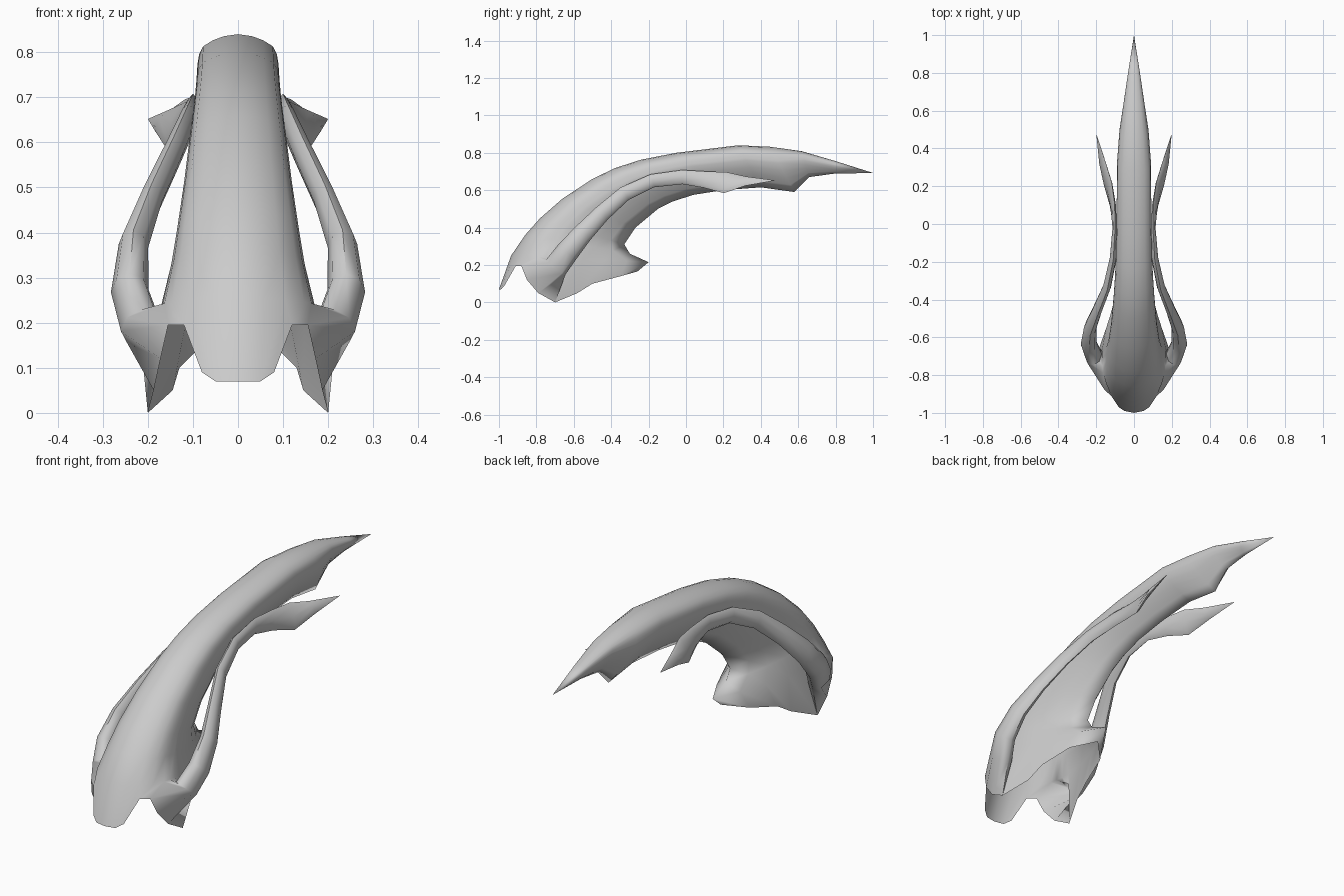
import bpy, bmesh, math
from mathutils import Vector

cube = bpy.data.objects.get("Cube")
if cube:
    bpy.data.objects.remove(cube)

grey = bpy.data.materials.new("plain_grey")
grey.use_nodes = True
colour = (0.6, 0.6, 0.6, 1)
grey.diffuse_color = colour
grey.node_tree.nodes["Principled BSDF"].inputs["Base Color"].default_value = colour

bm = bmesh.new()


def skin(a, b, closed):
    """Join two equal rows of vertices with quads."""
    n = len(a)
    for i in range(n if closed else n - 1):
        j = (i + 1) % n
        bm.faces.new((a[i], a[j], b[j], b[i]))


# Half of the horned shell: scalloped open rim, then ridge point, keel point, half width
rim = [(0, -1, .07), (.05, -.99, .07), (.08, -.97, .09), (.12, -.91, .195),
       (.155, -.88, .195), (.172, -.85, .12), (.187, -.79, .05), (.2, -.7, 0),
       (.145, -.58, .05), (.13, -.5, .1), (.09, -.35, .14), (0, -.26, .165)]
section = [(0, 0), (.02, .35), (.06, .62), (.12, .86), (.2, .96), (.25, .98),
           (.3, 1), (.36, 1), (.52, .87), (.68, .65), (.84, .36), (1, 0)]
stations = [
    ((-.935, .25), (-.2, .215), .17), ((-.86, .36), (-.3, .26), .148),
    ((-.78, .45), (-.33, .31), .135), ((-.66, .555), (-.27, .4), .12),
    ((-.5, .66), (-.15, .5), .107), ((-.38, .718), (-.07, .54), .1),
    ((-.24, .763), (.04, .575), .095), ((-.05, .8), (.2, .6), .092),
    ((.28, .84), (.4, .615), .09), ((.45, .832), (.58, .59), .077),
    ((.62, .808), (.66, .67), .056), ((.8, .755), (.79, .688), .032),
    ((1, .692), (1, .692), 0)]
shell = [[bm.verts.new(p) for p in rim]]
for ridge, keel, width in stations:
    top, low = Vector((0, *ridge)), Vector((0, *keel))
    shell.append([bm.verts.new(top.lerp(low, t) + Vector((width * f, 0, 0)))
                  for t, f in section])
for a, b in zip(shell, shell[1:]):
    skin(a, b, False)

# Open the shell's side between notch and spike, where the tendril grows out
first, last = 4, 7
socket = shell[0][first:last + 1] + shell[1][first:last + 1][::-1]
ring_verts = set(socket)
bmesh.ops.delete(bm, geom=[f for f in bm.faces if set(f.verts) <= ring_verts],
                 context='FACES_ONLY')

# Side tendril: centre, sideways radius, upright radius, blade tilt in degrees
path = [
    ((.215, -.695, .19), .046, .065, 0), ((.24, -.635, .27), .042, .062, 0),
    ((.232, -.55, .37), .033, .053, 0), ((.192, -.45, .475), .025, .045, 0),
    ((.142, -.33, .58), .021, .04, 0), ((.11, -.18, .65), .018, .036, 0),
    ((.1, -.02, .67), .014, .038, 0), ((.112, .1, .657), .013, .045, 12),
    ((.137, .21, .64), .012, .06, 20), ((.166, .32, .648), .01, .03, 35),
    ((.2, .48, .652), 0, 0, 0)]
pts = [Vector(p[0]) for p in path]
rings = []
for i, (_, wide, tall, tilt) in enumerate(path):
    along = (pts[min(i + 1, len(pts) - 1)] - pts[max(i - 1, 0)]).normalized()
    across = Vector((1, 0, 0))
    across = (across - along * across.dot(along)).normalized()
    up = across.cross(along)
    roll = math.radians(tilt)
    across, up = (across * math.cos(roll) + up * math.sin(roll),
                  up * math.cos(roll) - across * math.sin(roll))
    ring = []
    for k in range(8):
        a = math.tau * k / 8
        ring.append(bm.verts.new(pts[i] + across * wide * math.cos(a)
                                 + up * tall * math.sin(a)))
    rings.append(ring)
for a, b in zip(rings, rings[1:]):
    skin(a, b, True)

# Join the socket to the tendril root along the shortest matching order
root = rings[0]
orders = [(root[k:] + root[:k])[::d] for k in range(8) for d in (1, -1)]
skin(socket, min(orders, key=lambda o: sum((u.co - v.co).length_squared
                                           for u, v in zip(socket, o))), True)

bmesh.ops.remove_doubles(bm, verts=bm.verts, dist=0.0005)
bmesh.ops.recalc_face_normals(bm, faces=bm.faces)
mesh = bpy.data.meshes.new("horned_shell_with_tendrils")
bm.to_mesh(mesh)
bm.free()
mesh.materials.append(grey)
obj = bpy.data.objects.new("horned_shell_with_tendrils", mesh)
bpy.context.collection.objects.link(obj)
bpy.ops.object.select_all(action='DESELECT')
obj.select_set(True)
bpy.context.view_layer.objects.active = obj
bpy.ops.object.shade_smooth_by_angle(angle=math.radians(65))

# Mirror the half to the other side
mirror = obj.modifiers.new("mirror_sides", 'MIRROR')
mirror.use_clip = True
mirror.merge_threshold = 0.001
